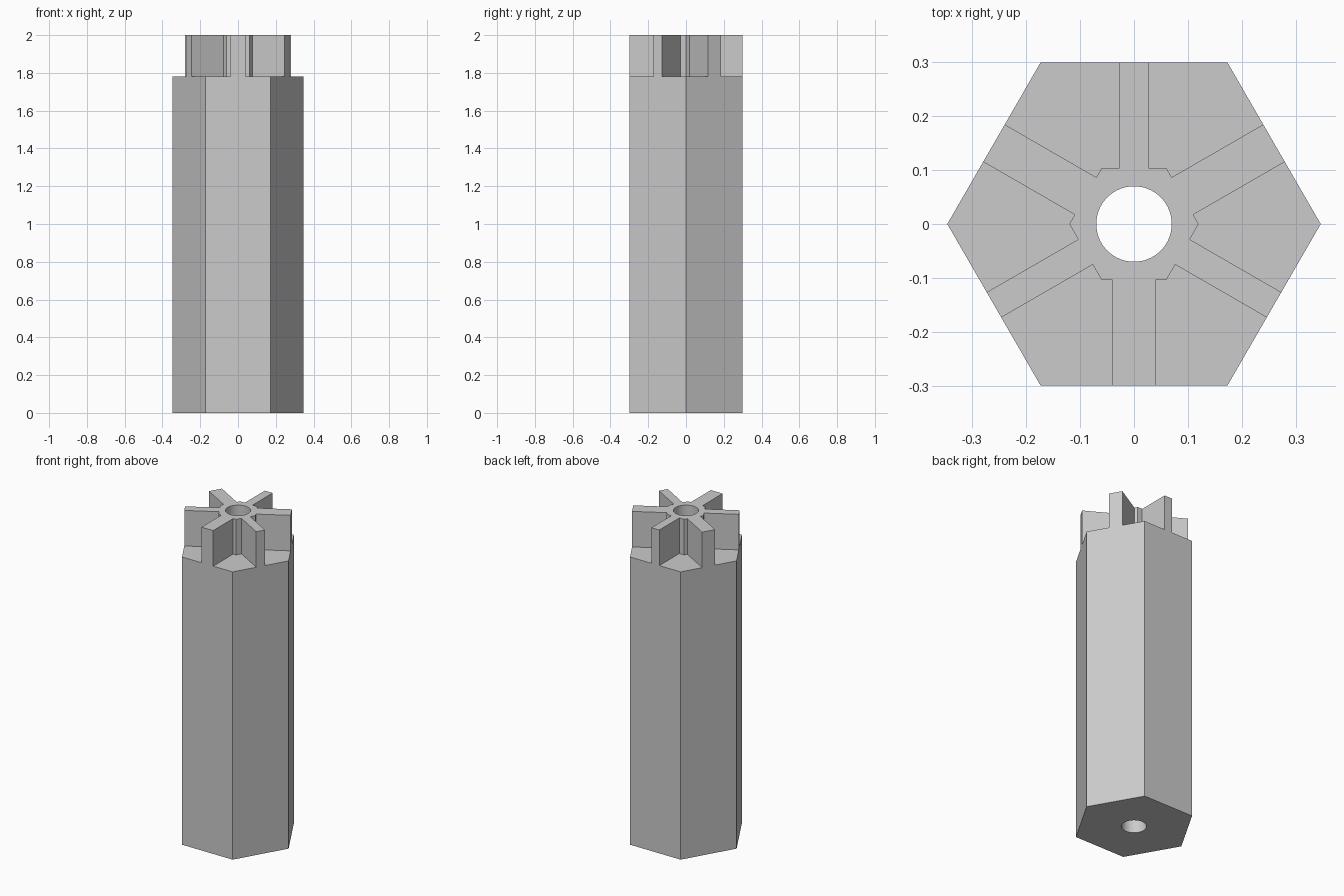
import bpy, bmesh
from math import pi, cos, sin
from mathutils import Vector, Matrix

cube = bpy.data.objects.get("Cube")
if cube:
    bpy.data.objects.remove(cube, do_unlink=True)

HEX_RADIUS = 0.3464
HUB_RADIUS = 0.12
BORE_RADIUS = 0.07
HEIGHT = 2.0
LEDGE = 1.78
WIDE, NARROW = 0.04, 0.027   # half widths of alternating ribs

grey = bpy.data.materials.new("machined_grey")
grey.use_nodes = True
colour = (0.6, 0.6, 0.6, 1)
grey.diffuse_color = colour
grey.node_tree.nodes["Principled BSDF"].inputs["Base Color"].default_value = colour


def polar(radius, angle):
    return Vector((radius * cos(angle), radius * sin(angle)))


def prisms(name, outlines, z0, z1):
    """One object holding a closed prism for each outline."""
    bm = bmesh.new()
    for outline in outlines:
        base = bm.faces.new([bm.verts.new((p.x, p.y, z0)) for p in outline])
        top = bmesh.ops.extrude_face_region(bm, geom=[base], use_keep_orig=True)["geom"]
        moved = [v for v in top if isinstance(v, bmesh.types.BMVert)]
        bmesh.ops.translate(bm, verts=moved, vec=(0, 0, z1 - z0))
    bmesh.ops.recalc_face_normals(bm, faces=bm.faces)
    mesh = bpy.data.meshes.new(name)
    bm.to_mesh(mesh)
    bm.free()
    mesh.materials.append(grey)
    obj = bpy.data.objects.new(name, mesh)
    bpy.context.collection.objects.link(obj)
    return obj


def ring(radius, sides):
    return [polar(radius, 2 * pi * i / sides) for i in range(sides)]


def rib_edge(index, side, distance):
    """Point on one flank of a rib, at a distance along it."""
    angle = pi / 6 + index * pi / 3
    half = NARROW if index % 2 else WIDE
    return polar(distance, angle) + side * polar(half, angle + pi / 2)


# Hexagonal shaft at full height
shaft = prisms("hexagonal_shaft", [ring(HEX_RADIUS, 6)], 0, HEIGHT)

# Pockets between the ribs, each leaving a hexagonal hub
apothem = HUB_RADIUS * cos(pi / 6)
pockets = []
for i in range(6):
    corner = (i + 1) * pi / 3
    pockets.append([
        rib_edge(i, 1, apothem), rib_edge(i, 1, HEX_RADIUS),
        polar(2 * HEX_RADIUS, corner),
        rib_edge(i + 1, -1, HEX_RADIUS), rib_edge(i + 1, -1, apothem),
        polar(HUB_RADIUS, corner)])
pocket_cutter = prisms("pocket_cutter", pockets, LEDGE, HEIGHT + 0.1)

# Bore through the whole length
bore_cutter = prisms("bore_cutter", [ring(BORE_RADIUS, 64)], -0.1, HEIGHT + 0.1)

bpy.context.view_layer.objects.active = shaft
for cutter in (pocket_cutter, bore_cutter):
    cutter.hide_render = True
    cut = shaft.modifiers.new(cutter.name, "BOOLEAN")
    cut.operation = "DIFFERENCE"
    cut.solver = "EXACT"
    cut.object = cutter
    bpy.ops.object.modifier_apply(modifier=cut.name)
    bpy.data.objects.remove(cutter, do_unlink=True)

# Smooth bore, sharp flats
bpy.ops.object.select_all(action="DESELECT")
shaft.select_set(True)
bpy.ops.object.shade_smooth_by_angle(angle=pi / 6)
